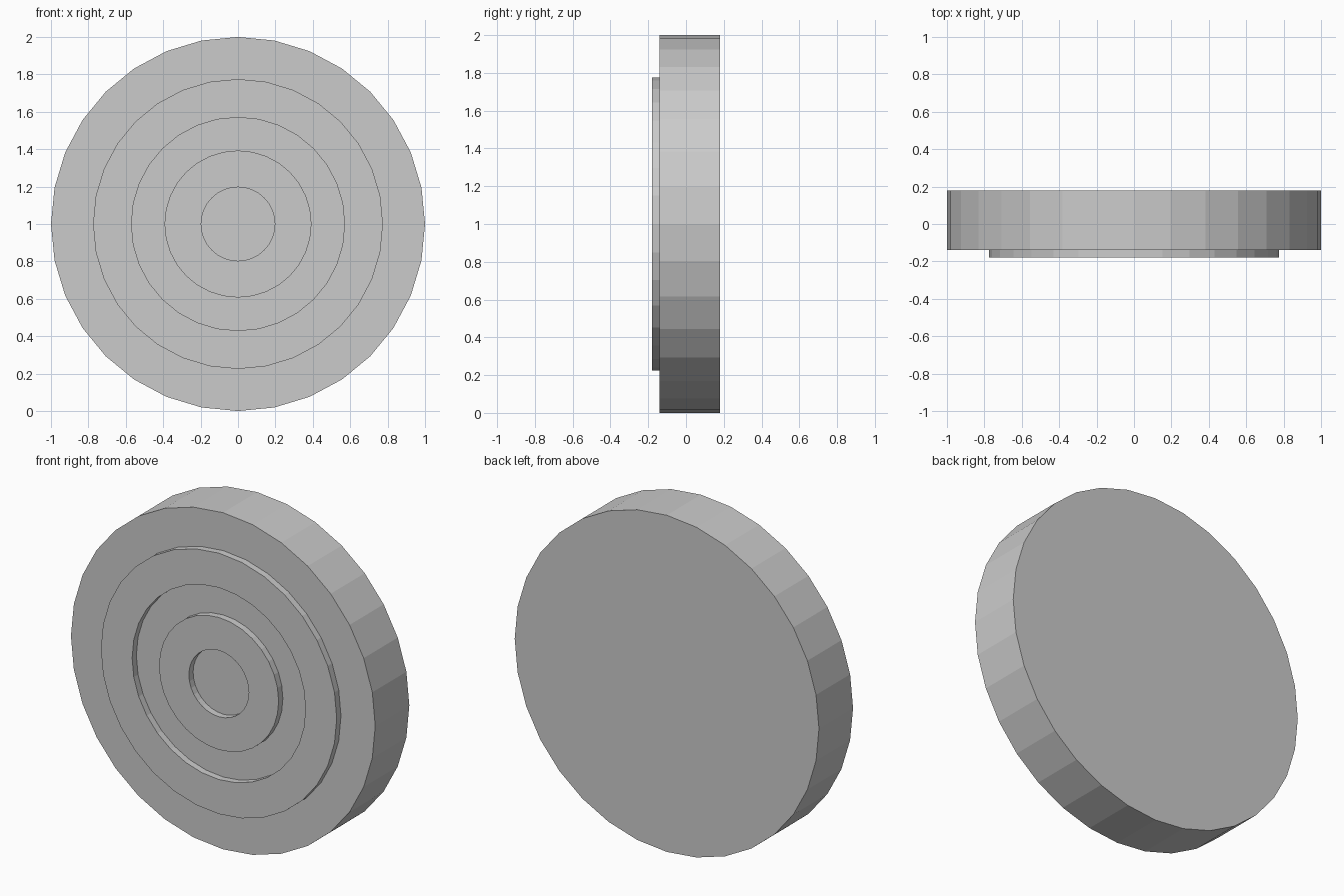
import bpy, bmesh
from math import sin, cos, pi

if "Cube" in bpy.data.objects:
    bpy.data.objects.remove(bpy.data.objects["Cube"])

SIDES = 32

# Profile as (radius, y), from the back rim to the centre of the front face
BACK, FLOOR, RAISED = 0.18, -0.14, -0.18
profile = [
    (1.0, BACK), (1.0, FLOOR),               # rim
    (0.775, FLOOR), (0.775, RAISED),         # outer raised ring
    (0.57, RAISED), (0.57, FLOOR),
    (0.393, FLOOR), (0.393, RAISED),         # inner raised ring
    (0.197, RAISED), (0.197, FLOOR),         # recessed centre
]


def lathe(name, points, z):
    """Turn a profile around the y axis and cap both ends."""
    bm = bmesh.new()
    loops = [[bm.verts.new((r * sin(2 * pi * i / SIDES), y, z + r * cos(2 * pi * i / SIDES)))
              for i in range(SIDES)] for r, y in points]
    for a, b in zip(loops, loops[1:]):
        for i in range(SIDES):
            j = (i + 1) % SIDES
            bm.faces.new((a[i], a[j], b[j], b[i]))
    bm.faces.new(loops[0])
    bm.faces.new(loops[-1])
    bmesh.ops.recalc_face_normals(bm, faces=bm.faces)
    mesh = bpy.data.meshes.new(name)
    bm.to_mesh(mesh)
    bm.free()
    obj = bpy.data.objects.new(name, mesh)
    bpy.context.collection.objects.link(obj)
    return obj


# Upright target disc with two raised rings on the front
lathe("target_disc", profile, 1.0)
